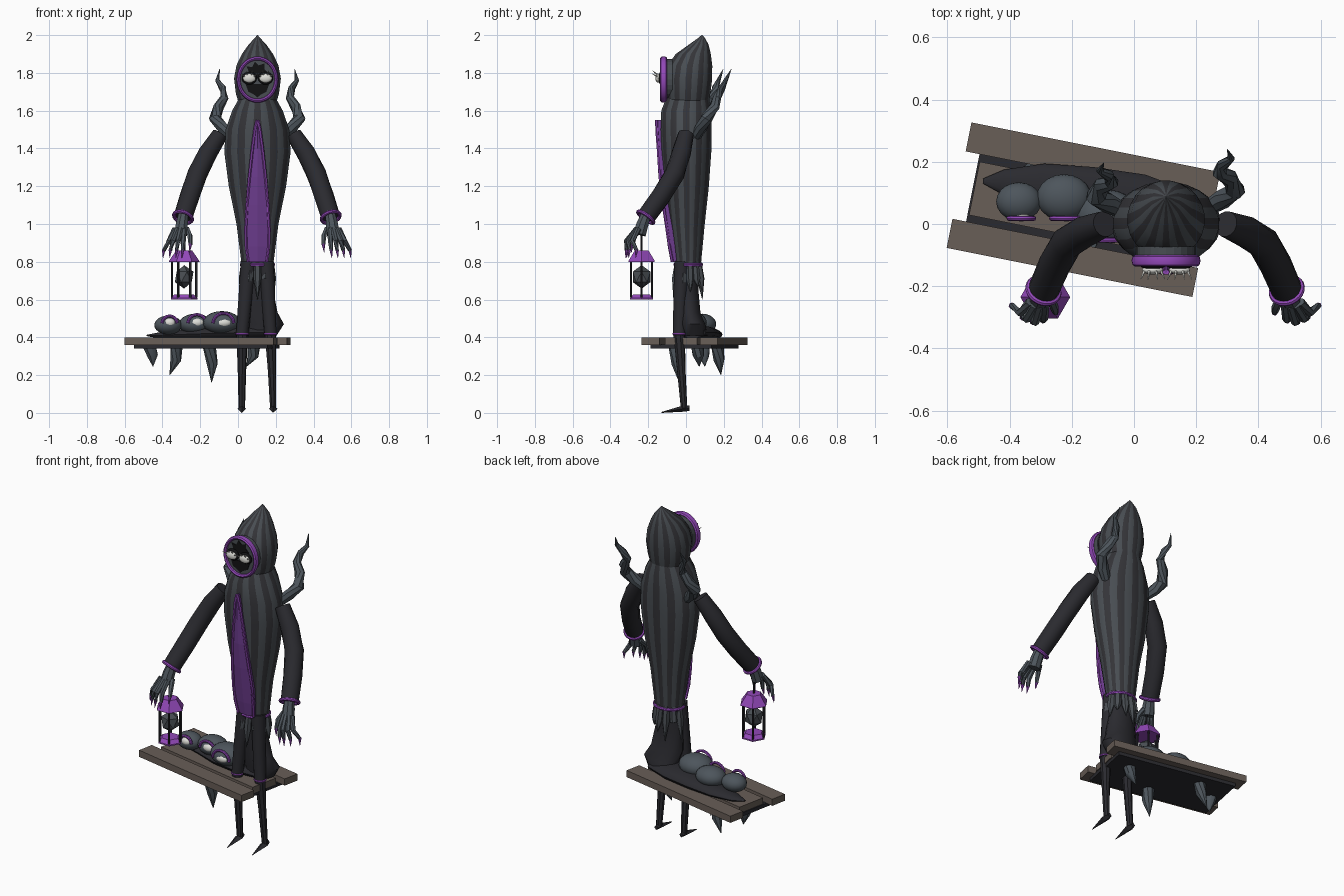
import bpy, bmesh, math
from mathutils import Vector, Matrix

if "Cube" in bpy.data.objects:
    bpy.data.objects.remove(bpy.data.objects["Cube"])


def lin(c):
    return c / 12.92 if c <= 0.04045 else ((c + 0.055) / 1.055) ** 2.4


def mat(name, r, g, b):
    m = bpy.data.materials.new(name)
    m.diffuse_color = (lin(r / 255), lin(g / 255), lin(b / 255), 1)
    m.use_nodes = True
    m.node_tree.nodes["Principled BSDF"].inputs["Base Color"].default_value = m.diffuse_color
    return m


CHARCOAL = mat("charcoal", 72, 77, 82)
SOOT = mat("soot", 52, 52, 56)
BLACK = mat("black cloth", 42, 42, 47)
SLATE = mat("slate skin", 77, 85, 92)
PURPLE = mat("purple trim", 146, 72, 184)
PLUM = mat("plum panel", 112, 62, 146)
WOOD = mat("grey wood", 104, 94, 87)
BONE = mat("bone white", 222, 222, 216)
VOID = mat("void", 18, 18, 20)


def finish(name, bm, mats, smooth=True):
    bmesh.ops.recalc_face_normals(bm, faces=bm.faces)
    me = bpy.data.meshes.new(name)
    bm.to_mesh(me)
    bm.free()
    for m in mats:
        me.materials.append(m)
    ob = bpy.data.objects.new(name, me)
    bpy.context.collection.objects.link(ob)
    if smooth:
        bpy.ops.object.select_all(action='DESELECT')
        ob.select_set(True)
        bpy.context.view_layer.objects.active = ob
        bpy.ops.object.shade_smooth_by_angle(angle=math.radians(40))
    return ob


def skin(name, rings, mats, smooth=True, rule=None, loop=False):
    """Bridge equal-sized rings of points; rule(k) picks the material of side k."""
    bm = bmesh.new()
    vs = [[bm.verts.new(p) for p in r] for r in rings]
    n = len(vs[0])
    pairs = list(zip(vs, vs[1:])) + ([(vs[-1], vs[0])] if loop else [])
    for a, b in pairs:
        for k in range(n):
            f = bm.faces.new((a[k], a[(k + 1) % n], b[(k + 1) % n], b[k]))
            f.material_index = rule(k) if rule else 0
    if not loop:
        bm.faces.new(vs[0])
        bm.faces.new(vs[-1])
    return finish(name, bm, mats, smooth)


def tube(name, pts, radii, m, n=10, smooth=True, squash=None):
    pts = [Vector(p) for p in pts]
    rings = []
    for i, p in enumerate(pts):
        t = pts[min(i + 1, len(pts) - 1)] - pts[max(i - 1, 0)]
        q = t.to_track_quat('Z', 'Y')
        ring = [p + q @ Vector((math.cos(a), math.sin(a), 0)) * radii[i]
                for a in (2 * math.pi * k / n for k in range(n))]
        if squash:
            for v in ring:
                v.z = p.z + (v.z - p.z) * squash
        rings.append(ring)
    return skin(name, rings, [m], smooth)


def ring(name, c, rx, ry, r, m, axis=(0, 0, 1), n=24, depth=1.0):
    """Torus around an axis; depth stretches the section along it."""
    q = Vector(axis).normalized().to_track_quat('Z', 'Y')
    rs = []
    for k in range(n):
        a = 2 * math.pi * k / n
        rs.append([Vector(c) + q @ Vector(((rx + r * math.cos(b)) * math.cos(a),
                  (ry + r * math.cos(b)) * math.sin(a), r * depth * math.sin(b)))
                  for b in (2 * math.pi * j / 8 for j in range(8))])
    return skin(name, rs, [m], loop=True)


def ball(name, c, s, m, ico=0):
    bm = bmesh.new()
    if ico:
        bmesh.ops.create_icosphere(bm, subdivisions=ico, radius=1)
    else:
        bmesh.ops.create_uvsphere(bm, u_segments=20, v_segments=12, radius=1)
    bmesh.ops.transform(bm, matrix=Matrix.Translation(c) @ Matrix.Diagonal((*s, 1)), verts=bm.verts)
    return finish(name, bm, [m], not ico)


def plate(name, outline, y, m, t=0.006):
    return skin(name, [[(x, y, z) for x, z in outline], [(x, y + t, z) for x, z in outline]], [m], False)


def striped(name, prof, n=24):
    """Prof rows: z, half width, front y, back y."""
    rings = [[(0.103 + w * math.cos(a), (y0 + y1) / 2 + (y1 - y0) / 2 * math.sin(a), z)
              for a in (2 * math.pi * (k + 0.5) / n for k in range(n))] for z, w, y0, y1 in prof]
    return skin(name, rings, [CHARCOAL, SOOT], True, lambda k: k % 2)


def mir(p):
    return (0.2 - p[0], p[1], p[2])


# Robe and hood with vertical stripes
striped("robe", [(0.79, .085, -.06, .08), (1.0, .112, -.09, .1), (1.2, .153, -.115, .122),
                 (1.38, .177, -.13, .135), (1.5, .17, -.135, .137), (1.6, .135, -.132, .135),
                 (1.68, .09, -.1, .12)])
striped("hood", [(1.64, .1, -.1, .12), (1.69, .115, -.108, .13), (1.77, .125, -.112, .14),
                 (1.84, .112, -.098, .14), (1.9, .083, -.055, .132), (1.95, .047, .015, .12),
                 (1.985, .014, .065, .1), (2.0, .002, .082, .088)])

# Face opening
FX, FZ = 0.103, 1.765


def oval(rx, rz, cx=FX, cz=FZ, n=24):
    return [(cx + rx * math.cos(2 * math.pi * k / n), cz + rz * math.sin(2 * math.pi * k / n)) for k in range(n)]


ring("hood_trim", (FX, -.118, FZ), .1, .112, .011, PURPLE, (0, 1, 0), 32, 1.7)
plate("face", oval(.096, .108), -.122, CHARCOAL, .05)
plate("face_upper_shadow", [(.06, 1.80), (.045, 1.835), (.075, 1.83), (.09, 1.86), (.11, 1.84), (.14, 1.85),
                            (.14, 1.82), (.16, 1.80), (.1, 1.77)], -.126, VOID)
plate("face_mouth", [(.04, 1.74), (.165, 1.74), (.15, 1.7), (.12, 1.685), (.103, 1.67), (.085, 1.685), (.055, 1.7)],
      -.126, VOID)
for s in (-1, 1):
    ex = FX + s * .043
    ball("eye_socket", (ex, -.134, 1.772), (.04, .012, .034), VOID)
    ball("eye", (ex, -.148, 1.772), (.034, .014, .024), BONE)
    for k in range(4):
        a = math.radians(25 + 43 * k)
        tube("eyelash", [(ex + .03 * math.cos(a), -.152, 1.772 + .02 * math.sin(a)),
                         (ex + .043 * math.cos(a), -.178, 1.78 + .035 * math.sin(a))], [.005, .001], BONE, 5)

# Purple front panel with raised border
PANEL = [(0.8, .05, -.075), (.88, .06, -.09), (.97, .063, -.103), (1.1, .056, -.122), (1.25, .043, -.14),
         (1.4, .027, -.15), (1.5, .014, -.157), (1.55, .003, -.157)]
skin("front_panel", [[(FX - w, y + .006, z), (FX, y - .004, z), (FX + w, y + .006, z), (FX + w * .9, y + .04, z),
                      (FX - w * .9, y + .04, z)] for z, w, y in PANEL], [PLUM], False)
for s in (-1, 1):
    tube("panel_border", [(FX + s * w, y + .002, z) for z, w, y in PANEL], [.008] * 8, PURPLE, 6)

# Curling shoulder horns
HORN = [(.235, .05, 1.46), (.285, .08, 1.51), (.325, .11, 1.56), (.305, .15, 1.62), (.275, .165, 1.67),
        (.285, .19, 1.72), (.312, .21, 1.76), (.3, .24, 1.82)]
RAD = [.025, .032, .033, .028, .023, .019, .012, .001]
tube("horn_right", HORN, RAD, SLATE, 8)
tube("horn_left", [(.203 - x, y * .82, z) for x, y, z in HORN], RAD, SLATE, 8)

# Sleeves, cuffs and clawed hands
ARM = [(-.095, .0, 1.475), (-.16, -.025, 1.375), (-.215, -.06, 1.265), (-.255, -.13, 1.15), (-.29, -.21, 1.04)]
FINGERS = [(-.335, -.25, -.365, -.285, -.393, -.262), (-.32, -.26, -.345, -.305, -.358, -.3),
           (-.303, -.262, -.318, -.315, -.325, -.315), (-.285, -.255, -.29, -.305, -.293, -.31),
           (-.27, -.235, -.255, -.27, -.252, -.285)]
for side, f in (("left", tuple), ("right", mir)):
    tube("sleeve_" + side, [f(p) for p in ARM], [.042, .051, .053, .052, .05], BLACK, 14)
    ring("cuff_" + side, f((-.291, -.213, 1.036)), .05, .05, .01, PURPLE, f((.3, .65, .9)) if side == "left" else (-.3, .65, .9))
    tube("palm_" + side, [f(p) for p in ((-.289, -.21, 1.05), (-.297, -.23, 1.0), (-.304, -.246, .945))],
         [.028, .034, .036], SLATE, 8)
    for i, (x0, y0, x1, y1, x2, y2) in enumerate(FINGERS):
        up = .03 if i == 4 else 0
        tube("finger_" + side, [f((x0, y0, .975)), f((x1, y1, .91 + up)), f((x2, y2, .86 + up))],
             [.014, .014, .01], SLATE, 6)
        tube("claw_" + side, [f((x2, y2, .865 + up)), f((x2 - .004, y2 - .004, .82 + up))], [.01, .001], PURPLE, 6)

# Hexagonal lantern
LX, LY = -.285, -.235


def disc(r, z, n=6):
    return [(LX + r * math.cos(2 * math.pi * k / n), LY + r * math.sin(2 * math.pi * k / n), z) for k in range(n)]


skin("lantern_roof", [disc(.08, .8), disc(.08, .805), disc(.042, .86)], [PURPLE], False)
skin("lantern_base", [disc(.07, .6), disc(.07, .608), disc(.05, .628)], [PURPLE], False)
for x, y, z in disc(.064, .61):
    tube("lantern_post", [(x, y, z), (x, y, .805)], [.006, .006], BLACK, 6)
ball("lantern_core", (LX, LY, .72), (.055, .055, .062), CHARCOAL, 1)
tube("lantern_hook", [(LX, LY, .85), (LX, LY, .96)], [.006, .006], BLACK, 6)

# Waist trim and hanging strips
ring("waist_trim", (.103, .012, .785), .085, .07, .009, PURPLE)
for k in range(11):
    a = 2 * math.pi * k / 11 - math.pi / 2
    c, s = math.cos(a), math.sin(a)
    L = .6 + .07 * (k % 3 == 1) + .04 * (k % 2)
    tube("waist_strip", [(.103 + .07 * c, .012 + .055 * s, .8), (.103 + .08 * c, .012 + .068 * s, .71),
                         (.103 + .09 * c, .012 + .078 * s, L)], [.018, .021, .001], CHARCOAL, 6)

# Tail column that folds over the bench
skin("tail_column", [[(cx + rx * math.cos(a), cy + ry * math.sin(a), z)
                      for a in (math.pi * k / 7 for k in range(14))]
                     for z, cx, cy, rx, ry in ((.41, .115, .045, .09, .07), (.47, .135, .035, .108, .068),
                                               (.53, .11, .02, .1, .058), (.65, .1, .012, .085, .055),
                                               (.8, .1, .012, .078, .06))], [BLACK])
tube("tail", [(.17, .035, .425), (.02, .06, .425), (-.15, .09, .42), (-.3, .125, .415), (-.42, .135, .41),
              (-.485, .138, .41)], [.07, .1, .095, .07, .04, .008], BLACK, 14, squash=.4)

# Legs with knee trims and pointed feet
for x0, x1, x2 in ((.055, .022, .02), (.15, .172, .186)):
    tube("thigh", [(x0, -.02, .8), ((x0 + x1) / 2, -.03, .6), (x1, -.036, .41)], [.042, .037, .033], BLACK, 10)
    ring("knee_trim", (x1, -.036, .418), .03, .03, .006, PURPLE)
    tube("shin", [(x1, -.036, .42), ((x1 + x2) / 2, -.026, .24), (x2, -.01, .02)], [.031, .023, .017], BLACK, 8)
    skin("foot", [[(x2 + dx * w, y, z + dz) for dx, dz in ((0, 0), (1, h * .5), (0, h), (-1, h * .5))]
                  for y, w, z, h in ((.018, .012, .01, .03), (-.02, .023, .006, .032), (-.13, .002, .0, .005))],
         [BLACK], False)

# Slanted plank bench
ROT = Matrix.Rotation(math.radians(-11.3), 4, 'Z')


def plank(name, c, size, m):
    bm = bmesh.new()
    bmesh.ops.create_cube(bm, size=1)
    bmesh.ops.transform(bm, matrix=Matrix.Translation(c) @ ROT @ Matrix.Diagonal((*size, 1)), verts=bm.verts)
    finish(name, bm, [m], False)


plank("plank_front", (-.198, -.109, .38), (.805, .095, .04), WOOD)
plank("plank_back", (-.132, .2, .38), (.815, .095, .04), WOOD)
plank("plank_middle", (-.16, .044, .38), (.72, .175, .038), WOOD)
plank("bench_underside", (-.165, .045, .351), (.72, .33, .022), BLACK)

# Eye pods resting on the tail
for x, y, rx, ry, rz, lw in ((-.37, .072, .073, .062, .05, .04), (-.225, .085, .088, .075, .055, .048),
                             (-.085, .025, .1, .085, .062, .055)):
    ball("pod", (x, y, .415 + rz), (rx, ry, rz), SLATE)
    fy = y - ry + .014
    ball("pod_eye", (x + .008, fy + .006, .477), (lw * .75, .022, .024), BONE)
    arch = [(x + .008 + lw * math.cos(math.pi * k / 10), fy - .006, .475 + lw * .95 * math.sin(math.pi * k / 10))
            for k in range(11)]
    tube("pod_eyelid", arch, [.008] * 11, PURPLE, 8)

# Tentacle tips poking out below the bench
for x, y, tx, ty, tz in ((-.475, .09, -.45, .1, .245), (-.325, .165, -.362, .185, .2),
                         (-.155, -.06, -.14, -.035, .16), (.085, .06, .045, .07, .245)):
    mx, my, mz = x * .55 + tx * .45 + .012, y * .5 + ty * .5, .36 * .5 + tz * .5
    tube("tentacle_tip", [(x, y, .37), (mx, my, mz), (tx, ty, tz)], [.036, .03, .001], SLATE, 8)
